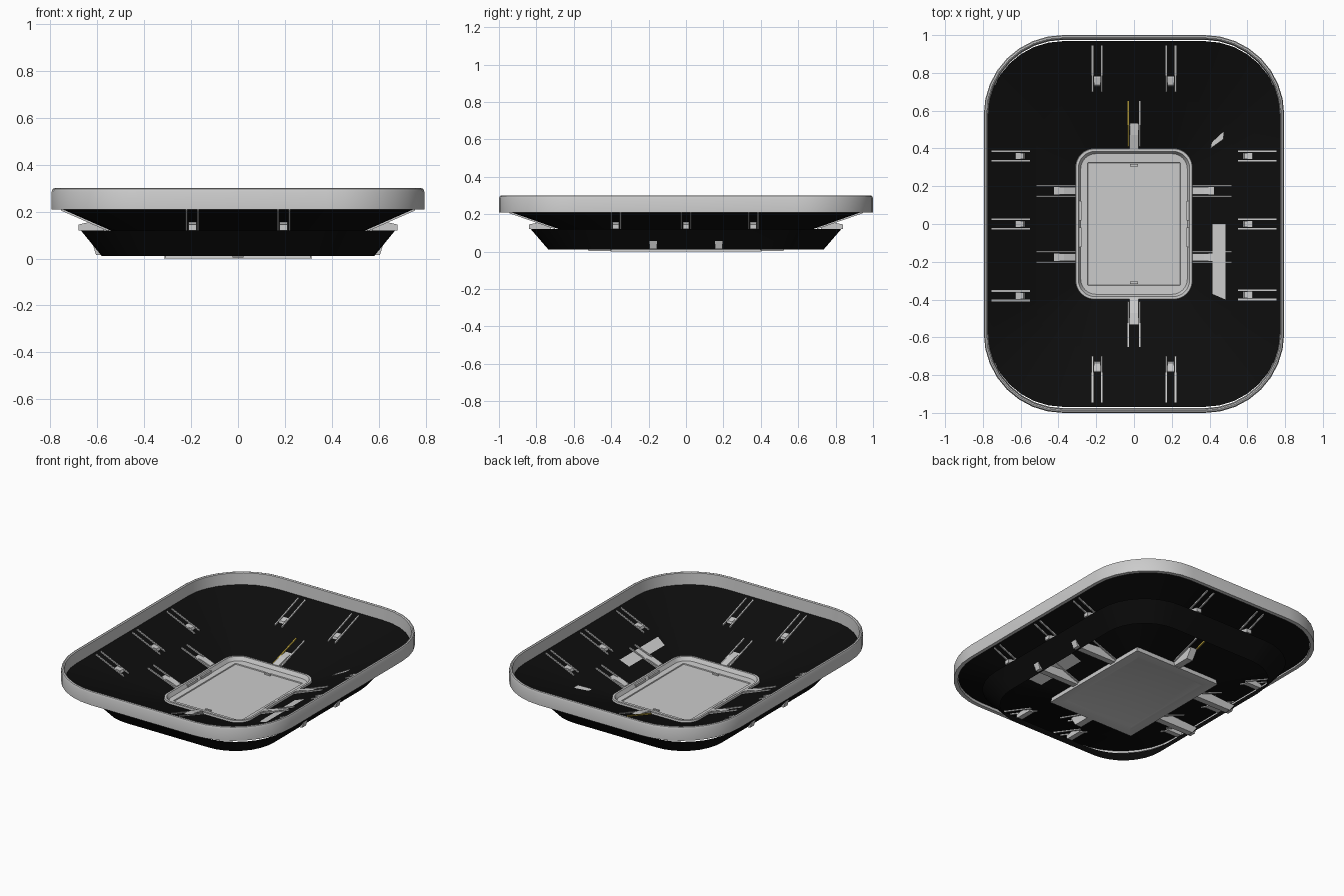
import bpy, bmesh, math
from mathutils import Matrix, Vector

if "Cube" in bpy.data.objects:
    bpy.data.objects.remove(bpy.data.objects["Cube"])


def material(name, rgb):
    m = bpy.data.materials.new(name)
    m.diffuse_color = (*rgb, 1)
    m.use_nodes = True
    m.node_tree.nodes["Principled BSDF"].inputs["Base Color"].default_value = m.diffuse_color
    return m


BLACK = material("black_shell", (0.004, 0.004, 0.004))
YELLOW = material("yellow_strip", (0.55, 0.4, 0.05))


def finish(name, bm, mat=None, smooth=True, closed=True):
    if closed:
        bmesh.ops.recalc_face_normals(bm, faces=bm.faces)
    me = bpy.data.meshes.new(name)
    bm.to_mesh(me)
    bm.free()
    ob = bpy.data.objects.new(name, me)
    bpy.context.collection.objects.link(ob)
    if mat:
        me.materials.append(mat)
    if smooth:
        bpy.ops.object.select_all(action='DESELECT')
        ob.select_set(True)
        bpy.context.view_layer.objects.active = ob
        bpy.ops.object.shade_smooth_by_angle(angle=math.radians(35))
    return ob


def ring(bm, hx, hy, z, r, n=8):
    """Rounded rectangle loop of vertices."""
    vs = []
    for k, (sx, sy) in enumerate([(1, 1), (-1, 1), (-1, -1), (1, -1)]):
        for i in range(n + 1):
            a = math.pi / 2 * (k + i / n)
            vs.append(bm.verts.new((sx * (hx - r) + r * math.cos(a),
                                    sy * (hy - r) + r * math.sin(a), z)))
    return vs


def loft(name, rings, mat=None, loop=False, fill=False, n=8):
    """Skin a list of rounded rectangles (half x, half y, z, radius)."""
    bm = bmesh.new()
    loops = [ring(bm, *p, n=n) for p in rings]
    pairs = list(zip(loops, loops[1:]))
    if loop:
        pairs.append((loops[-1], loops[0]))
    for a, b in pairs:
        for i in range(len(a)):
            j = (i + 1) % len(a)
            bm.faces.new((a[i], a[j], b[j], b[i]))
    if fill:
        bm.faces.new(loops[-1])
    return finish(name, bm, mat)


def prism(name, profile, width, angle, offset, mat=None):
    """Extrude a (distance, z) profile sideways, then turn it to a side."""
    bm = bmesh.new()
    sides = [[bm.verts.new((u, offset + s * width / 2, z)) for u, z in profile]
             for s in (-1, 1)]
    a, b = sides
    bm.faces.new(a)
    bm.faces.new(b[::-1])
    for i in range(len(a)):
        j = (i + 1) % len(a)
        bm.faces.new((a[i], b[i], b[j], a[j]))
    bm.transform(Matrix.Rotation(math.radians(angle), 4, 'Z'))
    return finish(name, bm, mat, smooth=False)


def rails(name, p, q, gap, angle, offset, mats=(None, None)):
    """Two thin strips running along a sloped wall."""
    t = 0.008
    prof = [(p[0], p[1] - t), (q[0], q[1] - t), (q[0], q[1] + t), (p[0], p[1] + t)]
    for s, m in zip((-1, 1), mats):
        prism(name, prof, 0.009, angle, offset + s * gap / 2, m)


# outer rim
loft("outer_rim", [(0.795, 1.0, 0.21, 0.42), (0.795, 1.0, 0.285, 0.42),
                   (0.79, 0.995, 0.297, 0.415), (0.782, 0.987, 0.30, 0.407),
                   (0.775, 0.98, 0.295, 0.40), (0.772, 0.975, 0.21, 0.40)], loop=True)

# sloped inner shell and the separate lower skirt
loft("upper_slope", [(0.775, 0.968, 0.222, 0.40), (0.52, 0.65, 0.11, 0.24)], BLACK)
loft("lower_slope", [(0.52, 0.65, 0.11, 0.24), (0.31, 0.40, 0.03, 0.10)], BLACK)
loft("lower_skirt", [(0.67, 0.83, 0.12, 0.34), (0.58, 0.735, 0.01, 0.28)], BLACK)

# central frame: rounded tray above, square plate below
loft("centre_frame", [(0.31, 0.40, 0.03, 0.10), (0.308, 0.398, 0.042, 0.10),
                      (0.295, 0.385, 0.042, 0.09), (0.282, 0.372, 0.018, 0.08),
                      (0.245, 0.325, 0.016, 0.004), (0.243, 0.323, 0.010, 0.003)], fill=True)
loft("base_frame", [(0.31, 0.40, 0.03, 0.004), (0.315, 0.405, 0.0, 0.004),
                    (0.265, 0.35, 0.0, 0.004), (0.25, 0.33, 0.007, 0.004)], fill=True, n=1)

# slots and small catches around the tray
for sx in (-1, 1):
    for sy in (-1, 1):
        prism("frame_slot", [(0.279, 0.016), (0.29, 0.016), (0.29, 0.034), (0.279, 0.034)],
              0.105, 0 if sx > 0 else 180, sy * 0.07)
for a in (90, -90):
    prism("frame_catch", [(0.305, 0.01), (0.318, 0.01), (0.318, 0.02), (0.305, 0.02)],
          0.04, a, 0)

# outer clips: angle, sideways offsets, rail ends, clip inner and outer reach
outer = [(0, (-0.375, 0, 0.36), (0.55, 0.123), (0.755, 0.213), 0.55, 0.68),
         (180, (-0.36, 0, 0.38), (0.55, 0.123), (0.755, 0.213), 0.55, 0.68),
         (90, (-0.195, 0.195), (0.70, 0.128), (0.945, 0.213), 0.70, 0.84),
         (-90, (-0.195, 0.195), (0.70, 0.128), (0.945, 0.213), 0.70, 0.84)]
for ang, offs, p, q, u0, u1 in outer:
    for o in offs:
        rails("outer_rail", p, q, 0.05, ang, o)
        prism("outer_clip", [(u0 + 0.02, 0.12), (u1, 0.12), (u1, 0.145),
                             (u0 + 0.075, 0.158), (u0 + 0.035, 0.15)], 0.034, ang, o)

# inner clips on the lower slope
for ang in (0, 180):
    for o in (-0.175, 0.175):
        rails("inner_rail", (0.31, 0.031), (0.515, 0.109), 0.055, ang, o)
        prism("inner_clip", [(0.31, 0.015), (0.605, 0.015), (0.62, 0.062), (0.42, 0.074),
                             (0.37, 0.066), (0.31, 0.045)], 0.04, ang, o)
for ang in (90, -90):
    strip = (None, YELLOW) if ang == 90 else (None, None)
    rails("inner_rail", (0.41, 0.034), (0.65, 0.109), 0.06, ang, 0, strip)
    prism("inner_clip", [(0.39, 0.004), (0.52, 0.004), (0.56, 0.065), (0.53, 0.073),
                         (0.47, 0.066), (0.39, 0.045)], 0.045, ang, 0)

# two bare grey patches on the lower slope
def slope_z(x):
    return 0.03 + (x - 0.31) * 0.08 / 0.21

for pts in ([(0.415, 0), (0.415, -0.37), (0.485, -0.40), (0.485, 0)],
            [(0.405, 0.40), (0.475, 0.45), (0.475, 0.49), (0.41, 0.43)]):
    for dz in (0.002, -0.002):
        bm = bmesh.new()
        corner = 0.012 if pts[0][1] > 0.1 else 0
        bm.faces.new([bm.verts.new((x, y, slope_z(x) + dz + corner)) for x, y in pts])
        finish("slope_patch", bm, smooth=False)
